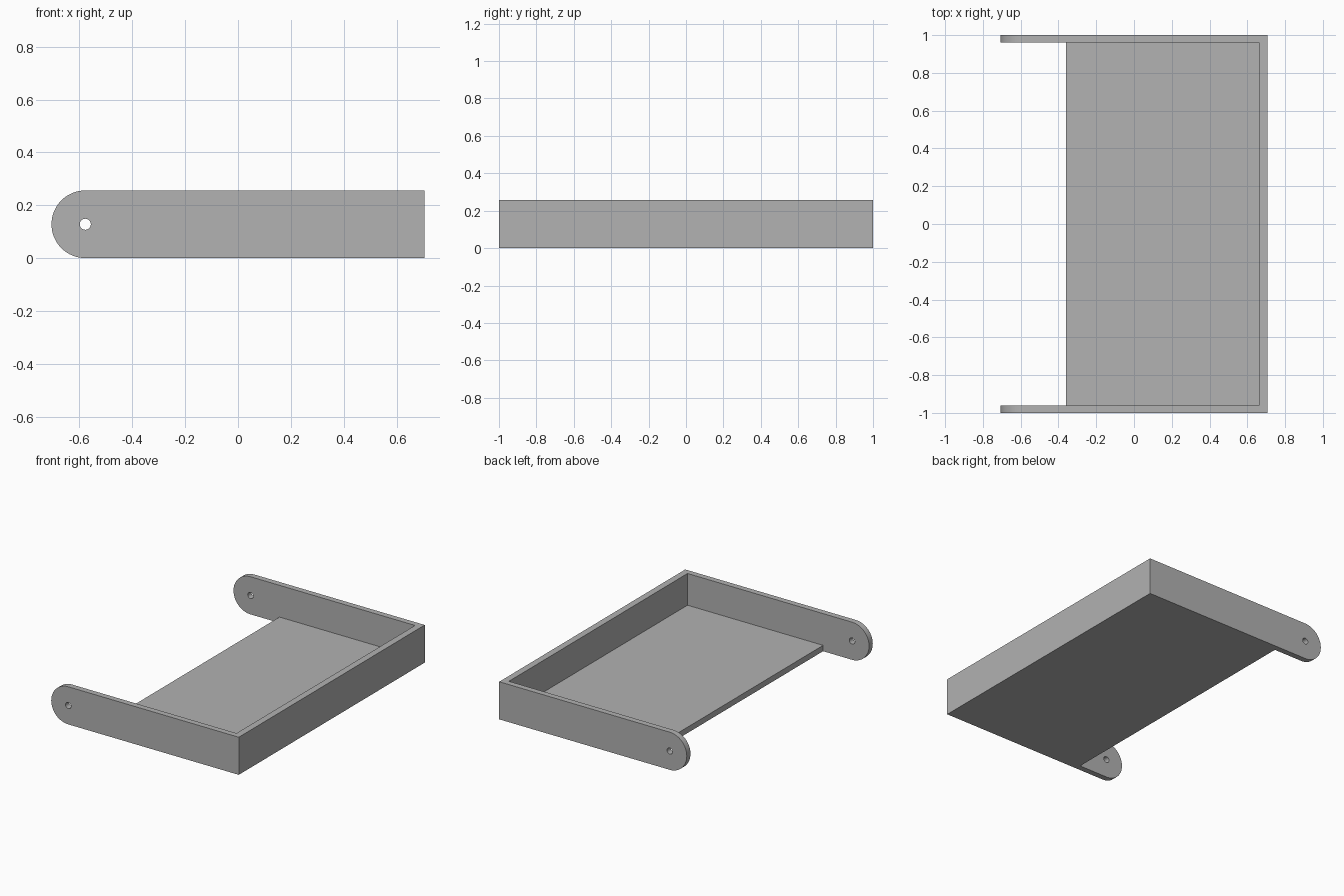
import bpy
import bmesh
from math import sin, cos, pi

if "Cube" in bpy.data.objects:
    bpy.data.objects.remove(bpy.data.objects["Cube"], do_unlink=True)

HALF_X, HALF_Y = 0.706, 1.0
HEIGHT = 0.256
R = HEIGHT / 2            # rounded arm end
PIVOT_X = R - HALF_X      # centre of the arm end and its hole
HOLE_R = 0.021
ARM, WALL, FLOOR = 0.04, 0.045, 0.04
FLOOR_EDGE = -0.36

grey = bpy.data.materials.new("plain grey")
grey.use_nodes = True
colour = (0.445, 0.445, 0.445, 1)
grey.diffuse_color = colour
grey.node_tree.nodes["Principled BSDF"].inputs["Base Color"].default_value = colour


def prism(name, profile, half_y):
    """Extrude an x-z profile from -half_y to +half_y."""
    bm = bmesh.new()
    face = bm.faces.new([bm.verts.new((x, -half_y, z)) for x, z in profile])
    ext = bmesh.ops.extrude_face_region(bm, geom=[face])
    verts = [v for v in ext["geom"] if isinstance(v, bmesh.types.BMVert)]
    bmesh.ops.translate(bm, verts=verts, vec=(0, 2 * half_y, 0))
    bmesh.ops.recalc_face_normals(bm, faces=bm.faces)
    mesh = bpy.data.meshes.new(name)
    bm.to_mesh(mesh)
    bm.free()
    mesh.materials.append(grey)
    obj = bpy.data.objects.new(name, mesh)
    bpy.context.collection.objects.link(obj)
    return obj


def arc(radius, start, end, steps):
    angles = [start + (end - start) * i / steps for i in range(steps + 1)]
    return [(PIVOT_X + radius * cos(a), R + radius * sin(a)) for a in angles]


# Solid bar with one rounded end
tray = prism("tray_with_arms",
             [(HALF_X, 0), (HALF_X, HEIGHT)] + arc(R, pi / 2, 3 * pi / 2, 32), HALF_Y)

# Stepped cavity: leaves the floor, the wall and the two arms
cavity = prism("cavity_cutter",
               [(-1, -1), (FLOOR_EDGE, -1), (FLOOR_EDGE, FLOOR),
                (HALF_X - WALL, FLOOR), (HALF_X - WALL, 1), (-1, 1)], HALF_Y - ARM)

# Pivot holes through both arms
holes = prism("hole_cutter", arc(HOLE_R, 0, 2 * pi, 24)[:-1], HALF_Y + 0.1)

bpy.context.view_layer.objects.active = tray
tray.select_set(True)
for cutter in (cavity, holes):
    cutter.hide_render = True
    cut = tray.modifiers.new(cutter.name, "BOOLEAN")
    cut.operation = "DIFFERENCE"
    cut.solver = "EXACT"
    cut.object = cutter
    bpy.ops.object.modifier_apply(modifier=cut.name)
    bpy.data.objects.remove(cutter, do_unlink=True)

bpy.ops.object.shade_smooth_by_angle(angle=pi / 6)
